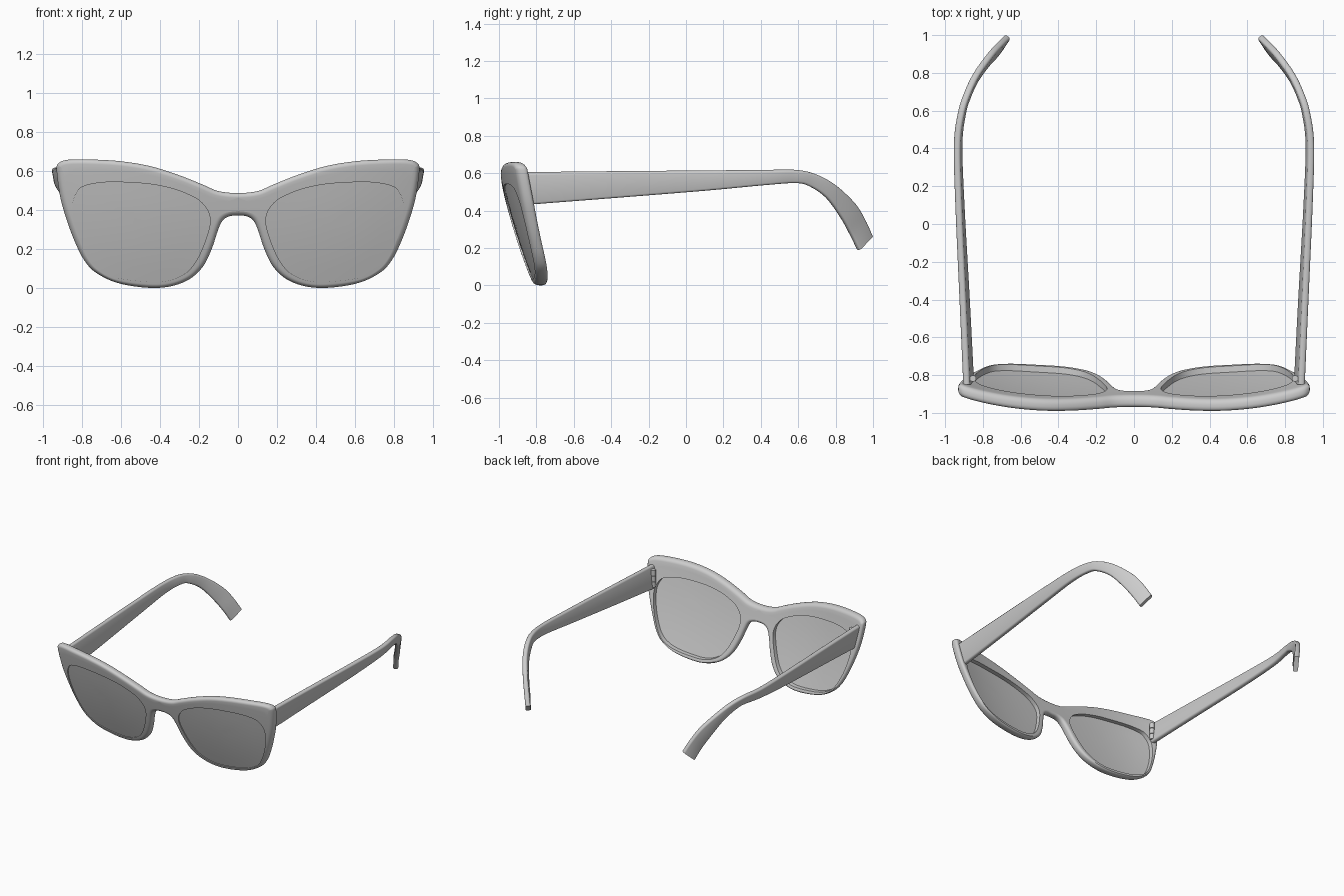
import bpy, bmesh, math
from mathutils import Vector

if "Cube" in bpy.data.objects:
    bpy.data.objects.remove(bpy.data.objects["Cube"])

SUB = 5          # samples per outline span
THICK = 0.065    # frame thickness


def spline(pts, closed=False, sub=SUB, before=None, after=None):
    """Catmull-Rom samples through points of any dimension."""
    P = [Vector(p) for p in pts]
    n = len(P)
    if closed:
        P = [P[-1]] + P + [P[0], P[1]]
        spans = n
    else:
        P = [Vector(before) if before else P[0] * 2 - P[1]] + P
        P += [Vector(after) if after else P[-1] * 2 - P[-2]]
        spans = n - 1
    out = []
    for i in range(spans):
        a, b, c, d = P[i:i + 4]
        for k in range(sub):
            t = k / sub
            out.append(0.5 * (2 * b + (c - a) * t + (2 * a - 5 * b + 4 * c - d) * t * t
                              + (3 * b - a - 3 * c + d) * t ** 3))
    if not closed:
        out.append(P[-2].copy())
    return out


def loft(name, rings, wrap=False, cap=False, angle=35):
    """Skin closed rings into a mesh, mirrored across x = 0."""
    bm = bmesh.new()
    vr = [[bm.verts.new(p) for p in r] for r in rings]
    n = len(vr[0])
    for i in range(len(vr) if wrap else len(vr) - 1):
        a, b = vr[i], vr[(i + 1) % len(vr)]
        for j in range(n):
            k = (j + 1) % n
            bm.faces.new((a[j], a[k], b[k], b[j]))
    if cap:
        bm.faces.new(vr[0])
        bm.faces.new(vr[-1])
    # open the seam on the mirror plane
    seam = [f for f in bm.faces if all(abs(v.co.x) < 1e-5 for v in f.verts)]
    bmesh.ops.delete(bm, geom=seam, context='FACES')
    bmesh.ops.remove_doubles(bm, verts=bm.verts[:], dist=1e-5)
    bmesh.ops.recalc_face_normals(bm, faces=bm.faces[:])
    return finish(name, bm, angle)


def finish(name, bm, angle=35):
    me = bpy.data.meshes.new(name)
    bm.to_mesh(me)
    bm.free()
    ob = bpy.data.objects.new(name, me)
    bpy.context.collection.objects.link(ob)
    bpy.ops.object.select_all(action='DESELECT')
    ob.select_set(True)
    bpy.context.view_layer.objects.active = ob
    bpy.ops.object.shade_smooth_by_angle(angle=math.radians(angle))
    m = ob.modifiers.new("Mirror", 'MIRROR')
    m.use_clip = True
    m.merge_threshold = 1e-4
    return ob


def wrap_point(p, depth):
    """Place an outline point on the bowed, tilted front surface."""
    u = 0.64 - p[1]
    y = -1.008 + 0.097 * (abs(p[0]) / 0.93) ** 3 + 0.2 * u + 0.15 * u * u
    return Vector((p[0], y + depth, p[1]))


# Matching outlines: outer edge of half the frame, and the lens opening
outer_pts = [(0, .487), (.1, .497), (.18, .53), (.3, .578), (.45, .625), (.6, .65),
             (.75, .659), (.87, .658), (.92, .64), (.93, .6), (.91, .46), (.875, .34),
             (.836, .236), (.79, .145), (.73, .08), (.62, .027), (.47, .002), (.35, .008),
             (.25, .045), (.18, .11), (.135, .2), (.105, .29), (.08, .345), (.045, .368),
             (0, .372)]
hole_pts = [(.16, .405), (.195, .446), (.245, .475), (.33, .508), (.45, .533), (.6, .543),
            (.71, .54), (.8, .518), (.835, .475), (.848, .43), (.845, .37), (.828, .29),
            (.797, .205), (.755, .13), (.7, .083), (.61, .05), (.46, .032), (.36, .037),
            (.275, .072), (.22, .13), (.18, .21), (.152, .29), (.143, .335), (.143, .355),
            (.147, .375)]
arc = spline(outer_pts, before=(-.1, .497), after=(-.045, .368))
hole = spline(hole_pts, closed=True)

# Outward normals along the arc; none along the bridge centre line
normals = []
for i in range(len(arc)):
    if i == 0:
        nrm = Vector((0, 1))
    elif i == len(arc) - 1:
        nrm = Vector((0, -1))
    else:
        t = (arc[i + 1] - arc[i - 1]).normalized()
        nrm = Vector((-t.y, t.x))
    normals.append(nrm)
outer = arc[:]
for k in range(1, SUB):
    outer.append(arc[-1].lerp(arc[0], k / SUB))
    normals.append(Vector((0, 0)))

# Frame front: flat faces, rounded outer rim, square lens openings
radius = [min(0.024, 0.5 * (o - h).length) for o, h in zip(outer, hole)]
inset = [o - n * r for o, n, r in zip(outer, normals, radius)]
across = [0, 0.33, 0.67, 1]


def flat_rings(depth, steps):
    return [[wrap_point(h.lerp(q, s), depth) for h, q in zip(hole, inset)] for s in steps]


def rim_ring(a):
    depth = THICK / 2 - 0.026 * math.cos(a) - (THICK / 2 - 0.026) * (1 if a < math.pi / 2 else -1)
    return [wrap_point(o - n * r * (1 - math.sin(a)), depth)
            for o, n, r in zip(outer, normals, radius)]


rim_angles = [math.radians(d) for d in (22, 45, 67, 89.9, 90.1, 113, 135, 158)]
loft("frame_front", flat_rings(0, across) + [rim_ring(a) for a in rim_angles]
     + flat_rings(THICK, across[::-1]), wrap=True)

# Lenses: thin curved sheets set into the openings
centre = sum(hole, Vector((0, 0))) / len(hole)
scales = [0, 0.25, 0.5, 0.75, 1.01]
lens_rings = [[wrap_point(centre.lerp(h, s), d) for h in hole]
              for d, steps in ((0.008, scales), (0.032, scales[::-1])) for s in steps]
loft("lenses", lens_rings)

# Temples: stations of top edge y, z / bottom edge y, z / top x, bottom x
stations = [(-.85, .605, -.85, .432, .888, .862), (-.4, .61, -.4, .467, .908, .885),
            (.1, .614, .1, .507, .93, .913), (.42, .617, .42, .537, .938, .924),
            (.59, .617, .585, .548, .916, .905), (.7, .592, .66, .53, .88, .884),
            (.8, .535, .75, .468, .83, .845), (.9, .44, .83, .36, .757, .79),
            (.955, .35, .88, .27, .707, .745), (.993, .265, .92, .19, .668, .715)]
samples = spline(stations, sub=6)
tops = [Vector((s[4], s[0], s[1])) for s in samples]
bots = [Vector((s[5], s[2], s[3])) for s in samples]
mids = [(a + b) / 2 for a, b in zip(tops, bots)]
half, rad = 0.018, 0.013
rings = []
for i, mid in enumerate(mids):
    tangent = mids[min(i + 1, len(mids) - 1)] - mids[max(i - 1, 0)]
    up = (tops[i] - bots[i]) / 2
    height = up.length
    up.normalize()
    side = tangent.cross(up).normalized()
    ring = []
    for q, (sx, sz) in enumerate(((1, 1), (-1, 1), (-1, -1), (1, -1))):
        for k in range(4):
            a = math.radians(90 * q + 30 * k)
            ring.append(mid + side * (sx * (half - rad) + rad * math.cos(a))
                        + up * (sz * (height - rad) + rad * math.sin(a)))
    rings.append(ring)
loft("temples", rings, cap=True)

# Hinges: three stacked knuckles inside each temple
bm = bmesh.new()
for z in (0.475, 0.52, 0.565):
    made = bmesh.ops.create_cone(bm, cap_ends=True, segments=20, radius1=0.017,
                                 radius2=0.017, depth=0.041)
    bmesh.ops.translate(bm, verts=made['verts'], vec=(0.853, -0.818, z))
finish("hinges", bm)
